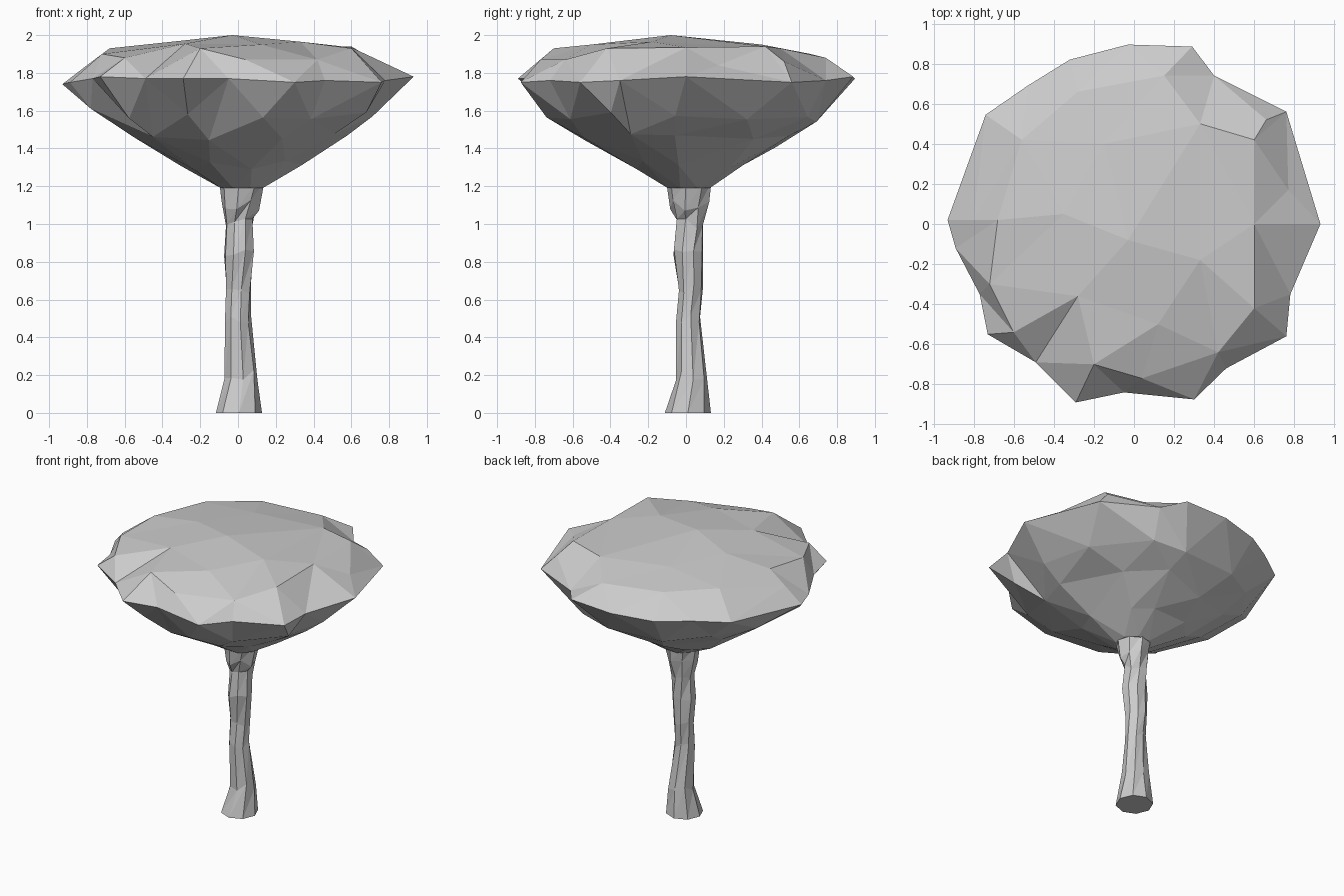
import bpy, bmesh, random
from math import sin, cos, tau
from mathutils import Vector
from mathutils.geometry import delaunay_2d_cdt

if "Cube" in bpy.data.objects:
    bpy.data.objects.remove(bpy.data.objects["Cube"])

random.seed(4)


def finish(bm, name):
    bmesh.ops.remove_doubles(bm, verts=bm.verts, dist=0.0005)
    bmesh.ops.recalc_face_normals(bm, faces=bm.faces)
    mesh = bpy.data.meshes.new(name)
    bm.to_mesh(mesh)
    bm.free()
    obj = bpy.data.objects.new(name, mesh)
    bpy.context.collection.objects.link(obj)
    return obj


# Trunk: faceted rings as (z, centre x, centre y, radius)
rings = [(0.0, .005, .01, .122), (0.2, .02, .03, .09), (0.5, 0, .012, .068),
         (0.66, 0, .022, .068), (0.85, .01, .012, .086), (1.0, .003, .022, .076),
         (1.1, .015, .015, .105), (1.22, .02, .015, .12)]
SIDES = 8
bm = bmesh.new()
loops = []
for i, (z, cx, cy, r) in enumerate(rings):
    loop = []
    end = i in (0, len(rings) - 1)
    for k in range(SIDES):
        a = tau * (k + 0.12 * i) / SIDES
        rr = r * (1 if end else random.uniform(0.88, 1.06))
        dz = 0 if end else random.uniform(-0.03, 0.03)
        loop.append(bm.verts.new((cx + rr * cos(a), cy + rr * sin(a), z + dz)))
    loops.append(loop)
for lo, hi in zip(loops, loops[1:]):
    for k in range(SIDES):
        n = (k + 1) % SIDES
        bm.faces.new((lo[k], lo[n], hi[n]))
        bm.faces.new((lo[k], hi[n], hi[k]))
bm.faces.new(loops[0])
bm.faces.new(loops[-1])
finish(bm, "trunk")

# Canopy rim: irregular outline, counter-clockwise
rim = [(.93, 0, 1.78), (.76, .56, 1.75), (.40, .74, 1.76), (.29, .885, 1.78),
       (-.03, .895, 1.77), (-.32, .82, 1.76), (-.53, .69, 1.77), (-.74, .545, 1.76),
       (-.93, .02, 1.74), (-.89, -.12, 1.75), (-.77, -.35, 1.77), (-.73, -.55, 1.78),
       (-.49, -.69, 1.77), (-.29, -.89, 1.77), (-.05, -.84, 1.77), (.30, -.875, 1.75),
       (.46, -.72, 1.76), (.76, -.56, 1.75), (.78, -.35, 1.76)]

# Canopy crown: shoulder points and the gently domed top
crown = [(.60, .42, 1.94), (.66, .52, 1.86), (.60, 0, 1.935), (.77, .17, 1.84),
         (.60, -.42, 1.93), (.42, -.64, 1.87), (.04, -.77, 1.87), (-.20, -.70, 1.93),
         (-.60, -.54, 1.88), (-.72, -.30, 1.90), (-.68, .02, 1.93), (-.80, .02, 1.84),
         (-.56, .42, 1.91), (-.28, .66, 1.90), (.15, .74, 1.88), (.33, .50, 1.93),
         (-.15, .40, 1.95), (-.35, .05, 1.965), (-.28, -.36, 1.955), (.12, -.50, 1.95),
         (.33, -.18, 1.965), (-.03, -.08, 2.0)]

# Canopy underside: jittered rings as (radius, z, count)
under = []
for r, z, n in [(.75, 1.575, 13), (.54, 1.435, 10), (.30, 1.295, 9)]:
    for k in range(n):
        a = tau * (k + random.uniform(-.18, .18)) / n
        s = random.uniform(-.05, .05)
        under.append(((r + s) * cos(a), (r + s) * sin(a),
                      z + s * .6 + random.uniform(-.012, .025)))
for k in range(8):
    a = tau * (k + 0.5) / 8
    under.append((.02 + .12 * cos(a), .015 + .12 * sin(a), 1.19))

# Both skins are triangulated inside the rim outline and welded along it
bm = bmesh.new()
outline = [list(range(len(rim)))]
for inner in (crown, under):
    pts = rim + inner
    co, _, faces, orig, _, _ = delaunay_2d_cdt(
        [Vector(p[:2]) for p in pts], [], outline, 1, 1e-6)
    verts = [bm.verts.new((c.x, c.y, pts[o[0]][2] if o else 1.76))
             for c, o in zip(co, orig)]
    for f in faces:
        bm.faces.new([verts[i] for i in f])
finish(bm, "canopy")
